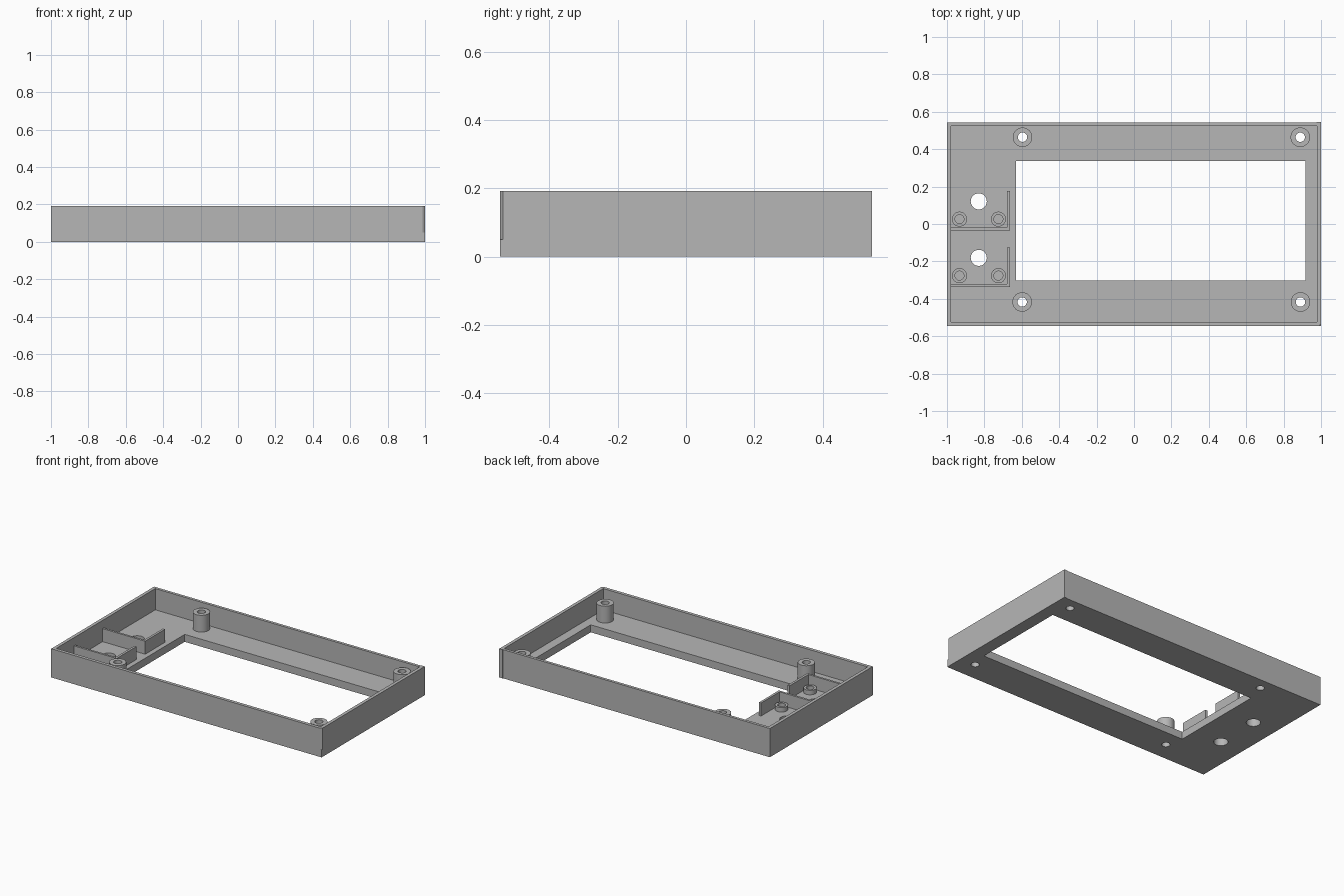
import bpy
import bmesh
import math

cube = bpy.data.objects.get("Cube")
if cube:
    bpy.data.objects.remove(cube, do_unlink=True)

# Overall sizes
HALF_X, HALF_Y, HEIGHT = 1.0, 0.545, 0.192
WALL, FLOOR = 0.022, 0.05

grey = bpy.data.materials.new("plain grey plastic")
grey.use_nodes = True
COLOUR = (0.47, 0.47, 0.47, 1)
grey.diffuse_color = COLOUR
grey.node_tree.nodes["Principled BSDF"].inputs["Base Color"].default_value = COLOUR


def finish(name, bm):
    bmesh.ops.recalc_face_normals(bm, faces=bm.faces)
    mesh = bpy.data.meshes.new(name)
    bm.to_mesh(mesh)
    bm.free()
    mesh.materials.append(grey)
    obj = bpy.data.objects.new(name, mesh)
    bpy.context.collection.objects.link(obj)
    return obj


def prism(name, outline, z0, z1):
    """Upright solid with the given outline."""
    bm = bmesh.new()
    base = bm.faces.new([bm.verts.new((x, y, z0)) for x, y in outline])
    top = bmesh.ops.extrude_face_region(bm, geom=[base])["geom"]
    verts = [v for v in top if isinstance(v, bmesh.types.BMVert)]
    bmesh.ops.translate(bm, vec=(0, 0, z1 - z0), verts=verts)
    return finish(name, bm)


def box(name, x0, x1, y0, y1, z0, z1):
    return prism(name, [(x0, y0), (x1, y0), (x1, y1), (x0, y1)], z0, z1)


def circle(x, y, r, sides=32):
    turn = 2 * math.pi / sides
    return [(x + r * math.cos(i * turn), y + r * math.sin(i * turn)) for i in range(sides)]


def smooth(obj):
    bpy.ops.object.select_all(action="DESELECT")
    obj.select_set(True)
    bpy.context.view_layer.objects.active = obj
    bpy.ops.object.shade_smooth_by_angle(angle=math.radians(30))


def tube(name, x, y, outer, inner, z0, z1):
    """Hollow round post: a rectangular section joined around the axis."""
    bm = bmesh.new()
    section = [(inner, z0), (outer, z0), (outer, z1), (inner, z1)]
    rings = [[bm.verts.new((px, py, z)) for px, py in circle(x, y, r)] for r, z in section]
    for a, b in zip(rings, rings[1:] + rings[:1]):
        for i in range(len(a)):
            j = (i + 1) % len(a)
            bm.faces.new((a[i], a[j], b[j], b[i]))
    smooth(finish(name, bm))


def cut(target, cutter):
    mod = target.modifiers.new("cut", "BOOLEAN")
    mod.operation = "DIFFERENCE"
    mod.solver = "EXACT"
    mod.object = cutter
    bpy.context.view_layer.objects.active = target
    bpy.ops.object.modifier_apply(modifier=mod.name)
    bpy.data.objects.remove(cutter, do_unlink=True)


# Tray with floor, rim walls and the large display opening
tray = box("tray", -HALF_X, HALF_X, -HALF_Y, HALF_Y - 0.003, 0, HEIGHT)
cut(tray, box("cavity", -HALF_X + WALL, HALF_X - WALL, -HALF_Y + WALL,
              HALF_Y - WALL, FLOOR, 1))
cut(tray, box("opening", -0.63, 0.917, -0.303, 0.337, -1, 1))

# Small bevel on one upright corner, above the floor level
cut(tray, prism("corner_cutter", [(HALF_X - 0.015, -HALF_Y - 0.001), (HALF_X + 0.001, -HALF_Y - 0.001),
                                  (HALF_X + 0.001, -HALF_Y + 0.01)], FLOOR, 1))
box("corner_strip", HALF_X - 0.025, HALF_X, HALF_Y - 0.004, HALF_Y, 0, HEIGHT)

# Tall corner posts with through holes
posts = [(-0.596, 0.464), (0.889, 0.464), (-0.598, -0.417), (0.89, -0.417)]
for i, (x, y) in enumerate(posts):
    cut(tray, prism("hole", circle(x, y, 0.025), -1, 1))
    tube(f"corner_post_{i + 1}", x, y, 0.052, 0.025, FLOOR - 0.001, 0.162)

# Two identical button bays: hole, pair of short posts and an L-shaped rib
for i, y in enumerate((-0.034, -0.336)):
    cut(tray, prism("hole", circle(-0.83, y + 0.155, 0.043), -1, 1))
    for side, x in (("right", -0.933), ("left", -0.725)):
        tube(f"button_post_{side}_{i + 1}", x, y + 0.06, 0.04, 0.024, FLOOR - 0.001, 0.08)
    rib = [(-0.985, y), (-0.663, y), (-0.663, y + 0.21), (-0.679, y + 0.21),
           (-0.679, y + 0.014), (-0.985, y + 0.014)]
    prism(f"bay_rib_{i + 1}", rib, FLOOR - 0.001, 0.137)

smooth(tray)
